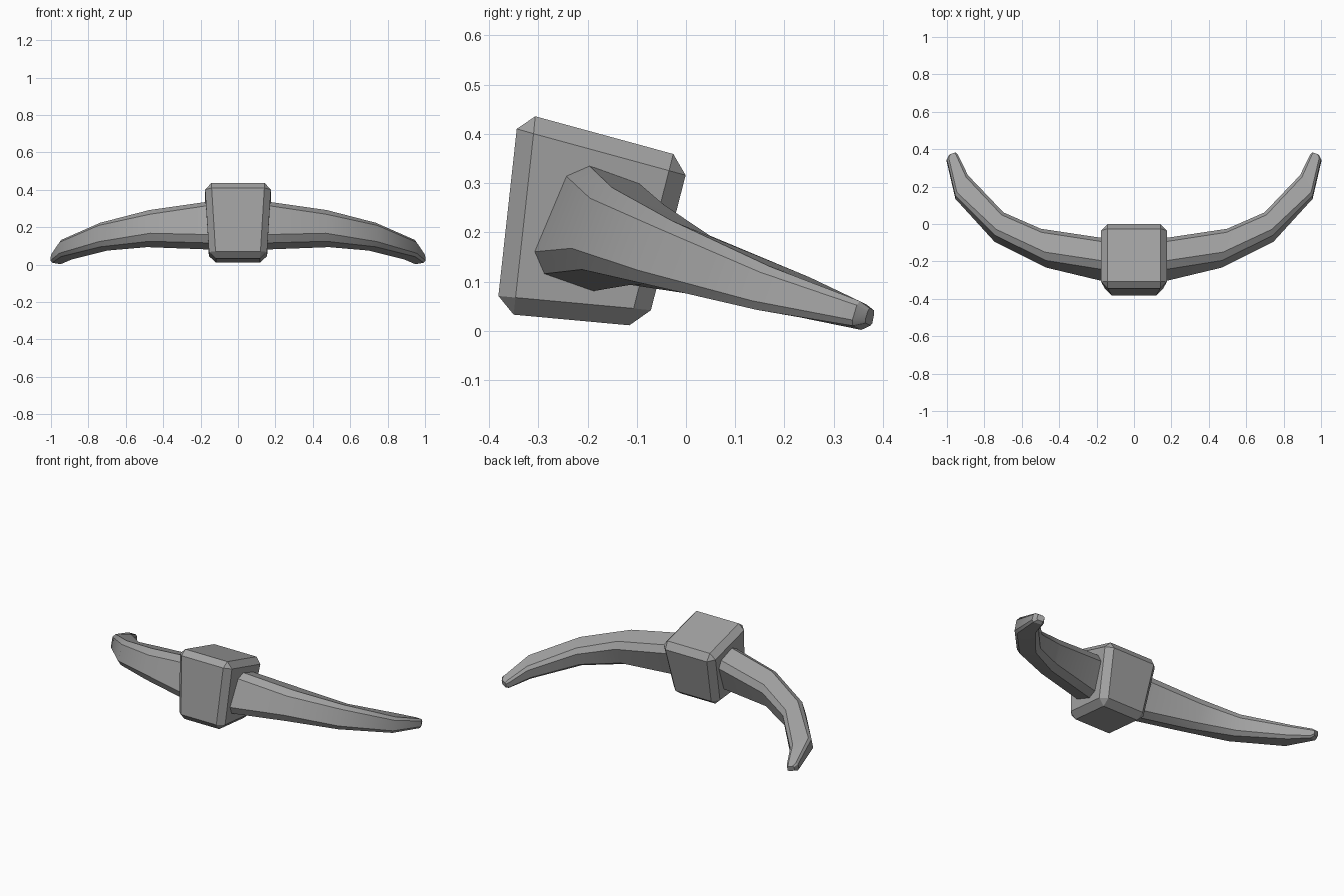
import bpy
import bmesh
import math
from mathutils import Vector

if "Cube" in bpy.data.objects:
    bpy.data.objects.remove(bpy.data.objects["Cube"], do_unlink=True)

gray = bpy.data.materials.new("plain_gray")
gray.use_nodes = True
color = (0.36, 0.36, 0.36, 1)
gray.diffuse_color = color
gray.node_tree.nodes["Principled BSDF"].inputs["Base Color"].default_value = color


def finish(name, bm):
    """Turn a bmesh into a shaded object."""
    bmesh.ops.recalc_face_normals(bm, faces=bm.faces)
    mesh = bpy.data.meshes.new(name)
    bm.to_mesh(mesh)
    bm.free()
    mesh.materials.append(gray)
    obj = bpy.data.objects.new(name, mesh)
    bpy.context.collection.objects.link(obj)
    bpy.ops.object.select_all(action="DESELECT")
    obj.select_set(True)
    bpy.context.view_layer.objects.active = obj
    bpy.ops.object.shade_smooth_by_angle(angle=math.radians(30))
    return obj


def loft(bm, rings):
    """Skin a list of point rings and close both ends."""
    loops = [[bm.verts.new(p) for p in ring] for ring in rings]
    n = len(loops[0])
    for a, b in zip(loops, loops[1:]):
        for i in range(n):
            j = (i + 1) % n
            bm.faces.new((a[i], a[j], b[j], b[i]))
    bm.faces.new(loops[0])
    bm.faces.new(loops[-1])


def chamfered(corners, cut=0.2):
    """Cut each corner of a four-sided section by an even distance."""
    pts = [Vector(c) for c in corners]
    size = min((pts[i] - pts[i - 1]).length for i in range(4)) * cut
    ring = []
    for i, p in enumerate(pts):
        for q in (pts[i - 1], pts[(i + 1) % 4]):
            ring.append(p + (q - p).normalized() * size)
    return ring


# Central block: leaning side profile (y, z, half width), chamfered all round
profile = [(-0.34, 0.445, 0.178), (0.008, 0.35, 0.178),
           (-0.08, 0.008, 0.153), (-0.385, 0.036, 0.153)]
bm = bmesh.new()
loft(bm, [[(side * w, y, z) for y, z, w in profile] for side in (-1, 1)])
bmesh.ops.recalc_face_normals(bm, faces=bm.faces)
bmesh.ops.bevel(bm, geom=bm.edges[:], offset=0.035, segments=1, affect="EDGES")
finish("center_block", bm)

# Arm sections, root to tip: front top, back top, back bottom, front bottom
sections = [
    [(0.13, -0.236, 0.353), (0.13, -0.067, 0.292), (0.13, -0.16, 0.068), (0.13, -0.328, 0.127)],
    [(0.47, -0.183, 0.302), (0.50, -0.012, 0.245), (0.49, -0.08, 0.083), (0.47, -0.245, 0.135)],
    [(0.745, -0.05, 0.232), (0.70, 0.07, 0.185), (0.69, 0.03, 0.07), (0.745, -0.105, 0.10)],
    [(0.955, 0.155, 0.135), (0.89, 0.265, 0.105), (0.88, 0.245, 0.025), (0.955, 0.13, 0.045)],
    [(1.0, 0.35, 0.062), (0.94, 0.37, 0.052), (0.94, 0.36, 0.0), (1.003, 0.335, 0.012)],
]


def arm(name, side):
    rings = [chamfered(s) for s in sections]
    # Small blunt cap at the tip
    center = sum(rings[-1], Vector()) / len(rings[-1])
    rings.append([center + (p - center) * 0.6 + Vector((0, 0.02, -0.003)) for p in rings[-1]])
    bm = bmesh.new()
    loft(bm, [[(side * p.x, p.y, p.z) for p in ring] for ring in rings])
    finish(name, bm)


arm("left_arm", 1)
arm("right_arm", -1)
